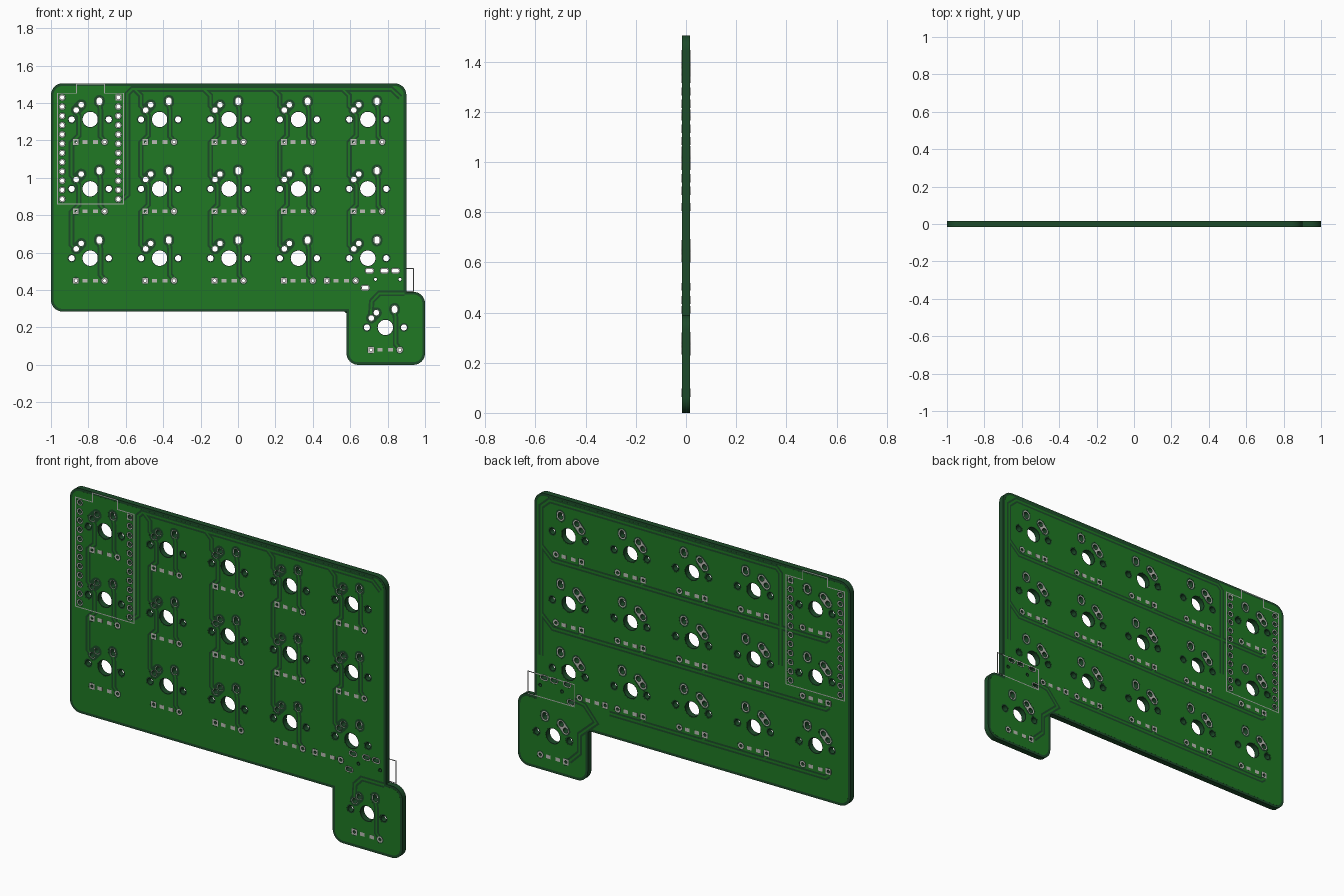
import bpy, bmesh
from math import sin, cos, pi, atan2
from mathutils import Vector

if "Cube" in bpy.data.objects:
    bpy.data.objects.remove(bpy.data.objects["Cube"])

T = 0.0155                                   # half thickness of the board
COLS = [-0.79 + 0.371 * i for i in range(5)]
ROWS = [1.312, 0.941, 0.57]
KEYS = [(x, z) for x in COLS for z in ROWS] + [(0.788, 0.2)]
DIODES = [(x, z - 0.12) for x, z in KEYS]
DIODES[14] = (0.552, 0.45)                   # this one moves aside for the jack
PINS = [(x, 1.43 - 0.0495 * i) for x in (-0.94, -0.64) for i in range(12)]
JACK = [(0.703, 0.503), (0.783, 0.503), (0.842, 0.503), (0.68, 0.412)]
PEGS = [(0.735, 0.457), (0.866, 0.457)]


def material(name, rgb):
    m = bpy.data.materials.new(name)
    m.diffuse_color = (*rgb, 1)
    m.use_nodes = True
    m.node_tree.nodes["Principled BSDF"].inputs["Base Color"].default_value = m.diffuse_color
    return m


DARK = material("dark_green", (0.012, 0.07, 0.022))
GREEN = material("green", (0.014, 0.19, 0.017))
GREY = material("pad_grey", (0.5, 0.5, 0.46))
SILK = material("print_grey", (0.4, 0.42, 0.4))


# --- closed loops in the x-z plane ---
def circle(x, z, r, n=20):
    return [(x + r * cos(2 * pi * i / n), z + r * sin(2 * pi * i / n)) for i in range(n)]


def capsule(x0, z0, x1, z1, r, n=10):
    a = atan2(z1 - z0, x1 - x0)
    end = lambda x, z, s: [(x + r * cos(s + pi * i / n), z + r * sin(s + pi * i / n)) for i in range(n + 1)]
    return end(x1, z1, a - pi / 2) + end(x0, z0, a + pi / 2)


def rect(x, z, w, h):
    return [(x - w, z - h), (x + w, z - h), (x + w, z + h), (x - w, z + h)]


def outline(d):
    """Board outline inset by d; outer corners rounded, inner corners sharp."""
    r = 0.062 - d
    pts = [(-1 + d, 0.285 + d, r), (0.58 + d, 0.285 + d, 0), (0.58 + d, d, r), (1 - d, d, r),
           (1 - d, 0.39 - d, r), (0.9 - d, 0.39 - d, 0), (0.9 - d, 1.505 - d, r), (-1 + d, 1.505 - d, r)]
    loop = []
    for i, (x, z, rad) in enumerate(pts):
        p = Vector((x, z))
        if not rad:
            loop.append((x, z))
            continue
        u = (Vector(pts[i - 1][:2]) - p).normalized()
        v = (Vector(pts[(i + 1) % 8][:2]) - p).normalized()
        for k in range(9):
            t = k * pi / 16
            q = p + rad * (u + v) - rad * (v * cos(t) + u * sin(t))
            loop.append((q.x, q.y))
    return loop


def plate(name, loops, y, half, mat):
    """Filled flat plate; nested loops become holes."""
    cu = bpy.data.curves.new(name, 'CURVE')
    cu.dimensions, cu.fill_mode, cu.extrude = '2D', 'BOTH', half
    for loop in loops:
        s = cu.splines.new('POLY')
        s.points.add(len(loop) - 1)
        for p, (x, z) in zip(s.points, loop):
            p.co = (x, z, 0, 1)
        s.use_cyclic_u = True
    ob = bpy.data.objects.new(name, cu)
    bpy.context.collection.objects.link(ob)
    ob.location.y, ob.rotation_euler.x = y, pi / 2
    bpy.ops.object.select_all(action='DESELECT')
    ob.select_set(True)
    bpy.context.view_layer.objects.active = ob
    bpy.ops.object.convert(target='MESH')
    ob = bpy.context.object
    ob.data.materials.clear()
    ob.data.materials.append(mat)
    bpy.ops.object.shade_smooth_by_angle()


def ribbons(name, paths, width, y, mat):
    """Flat mitred strips lying on the front (y < 0) or back (y > 0) face."""
    bm = bmesh.new()
    for path in paths:
        P = [Vector(p) for p in path]
        rows = []
        for i, p in enumerate(P):
            a = (p - P[i - 1]).normalized() if i else (P[1] - p).normalized()
            b = (P[i + 1] - p).normalized() if i < len(P) - 1 else a
            if path[0] == path[-1] and i in (0, len(P) - 1):
                a, b = (P[-1] - P[-2]).normalized(), (P[1] - P[0]).normalized()
            na, nb = Vector((-a.y, a.x)), Vector((-b.y, b.x))
            n = (na + nb).normalized()
            n *= width / 2 / max(n.dot(na), 0.5)
            rows.append([bm.verts.new((q.x, y, q.y)) for q in (p - n, p + n)])
        for (a, b), (c, d) in zip(rows, rows[1:]):
            bm.faces.new((a, c, d, b) if y < 0 else (b, d, c, a))
    me = bpy.data.meshes.new(name)
    bm.to_mesh(me)
    bm.free()
    me.materials.append(mat)
    bpy.context.collection.objects.link(bpy.data.objects.new(name, me))


def holes(centre, side, pin, diode, header, slot, peg, merged):
    """All openings of one layer; merged joins the paired contact holes."""
    L = []
    for x, z in KEYS:
        L += [circle(x, z, centre, 32), circle(x - 0.099, z, side), circle(x + 0.099, z, side),
              capsule(x + 0.049, z + 0.092, x + 0.049, z + 0.102, pin)]
        a, b = (x - 0.075, z + 0.05), (x - 0.048, z + 0.079)
        L += [capsule(*a, *b, pin)] if merged else [circle(*a, pin), circle(*b, pin)]
    for x, z in DIODES:
        L += [circle(x - 0.077, z, diode), circle(x + 0.077, z, diode)]
    L += [circle(x, z, header) for x, z in PINS]
    L += [capsule(x - 0.009, z, x + 0.009, z, slot) for x, z in JACK]
    return L + [circle(x, z, peg) for x, z in PEGS]


# board core and the copper fields on both faces
plate("board", [outline(0)] + holes(0.041, 0.0165, 0.0145, 0.008, 0.011, 0.01, 0.008, False), 0, T, DARK)
for side, s in (("front", -1), ("back", 1)):
    plate(side + "_field", [outline(0.014)] + holes(0.045, 0.024, 0.029, 0.0215, 0.021, 0.018, 0.012, True),
          s * (T + 0.0002), 0.0002, GREEN)

    # contact pads
    pads = []
    for x, z in KEYS:
        a, b = (x - 0.075, z + 0.05), (x - 0.048, z + 0.079)
        pads += [circle(*a, 0.0145), circle(*b, 0.0145)]
        pads += [circle(*a, 0.0175), circle(*b, 0.0175)] if s < 0 else [capsule(*a, *b, 0.021)]
        for r in (0.0145, 0.018 if s < 0 else 0.021):
            pads.append(capsule(x + 0.049, z + 0.092, x + 0.049, z + 0.102, r))
    for x, z in DIODES:
        pads += [rect(x - 0.077, z, 0.0155, 0.0155), circle(x - 0.077, z, 0.008),
                 circle(x + 0.077, z, 0.0165), circle(x + 0.077, z, 0.008)]
        pads += [rect(x + d, z, 0.0135, 0.01) for d in (-0.028, 0.028)]
    for i, (x, z) in enumerate(PINS):
        pads += [rect(x, z, 0.016, 0.016) if i == 12 else circle(x, z, 0.0165), circle(x, z, 0.011)]
    for x, z in JACK:
        pads += [capsule(x - 0.009, z, x + 0.009, z, r) for r in (0.015, 0.01)]
    plate(side + "_pads", pads, s * (T + 0.0014), 0.0003, GREY)

# front tracks: columns, contact-to-diode links, top bus
front = []
for x in COLS:
    for z in ROWS[:2]:
        front.append([(x - 0.07, z + 0.03), (x - 0.061, z + 0.02), (x - 0.061, z - 0.085), (x - 0.1, z - 0.125),
                      (x - 0.1, z - 0.3), (x - 0.09, z - 0.31)])
for x in COLS[1:]:
    front.append([(x - 0.09, 1.375), (x - 0.1, 1.385), (x - 0.1, 1.44), (x - 0.135, 1.475)])
for i, (x, z) in enumerate(KEYS):
    if i != 14:
        front.append([(x + 0.05, z + 0.075), (x + 0.055, z + 0.05), (x + 0.055, z - 0.09), (x + 0.068, z - 0.105)])
front += [[(-0.62, 0.885), (-0.59, 0.91), (-0.59, 1.45), (-0.565, 1.475), (0.82, 1.475), (0.868, 1.43)],
          [(0.71, 0.27), (0.715, 0.34), (0.755, 0.382), (0.89, 0.382)]]

# back tracks: rows, row returns, thumb link
back = []
for j, z in enumerate(ROWS):
    back.append([(-0.87, z - 0.14), (-0.85, z - 0.156), (0.45 if j == 2 else 0.72, z - 0.156)])
    for x in COLS:
        if j < 2 or x < 0.6:
            back.append([(x - 0.077, z - 0.137), (x - 0.06, z - 0.156)])
back += [[(-0.58, 0.95), (-0.58, 1.45), (-0.555, 1.475), (0.81, 1.475), (0.86, 1.43), (0.86, 0.62)],
         [(0.72, 1.156), (0.79, 1.156), (0.86, 1.22)], [(0.72, 0.785), (0.79, 0.785), (0.86, 0.85)],
         [(0.66, 0.43), (0.6, 0.42), (0.53, 0.34), (0.63, 0.25), (0.63, 0.15), (0.69, 0.09)]]
for side, s, paths in (("front", -1, front), ("back", 1, back)):
    ribbons(side + "_track_gaps", paths, 0.03, s * (T + 0.0007), DARK)
    ribbons(side + "_tracks", paths, 0.01, s * (T + 0.001), GREEN)

# printed outlines of the controller (both faces) and the jack (back face, overhanging the edge)
ctrl = [(-0.965, 0.859), (-0.613, 0.859), (-0.613, 1.452), (-0.714, 1.452), (-0.714, 1.502), (-0.863, 1.502),
        (-0.863, 1.452), (-0.965, 1.452), (-0.965, 0.859)]
jack = [(0.66, 0.393), (0.938, 0.393), (0.938, 0.514), (0.66, 0.514), (0.66, 0.393)]
ribbons("front_print", [ctrl], 0.005, -T - 0.0012, SILK)
ribbons("back_print", [ctrl, jack], 0.005, T + 0.0012, SILK)
